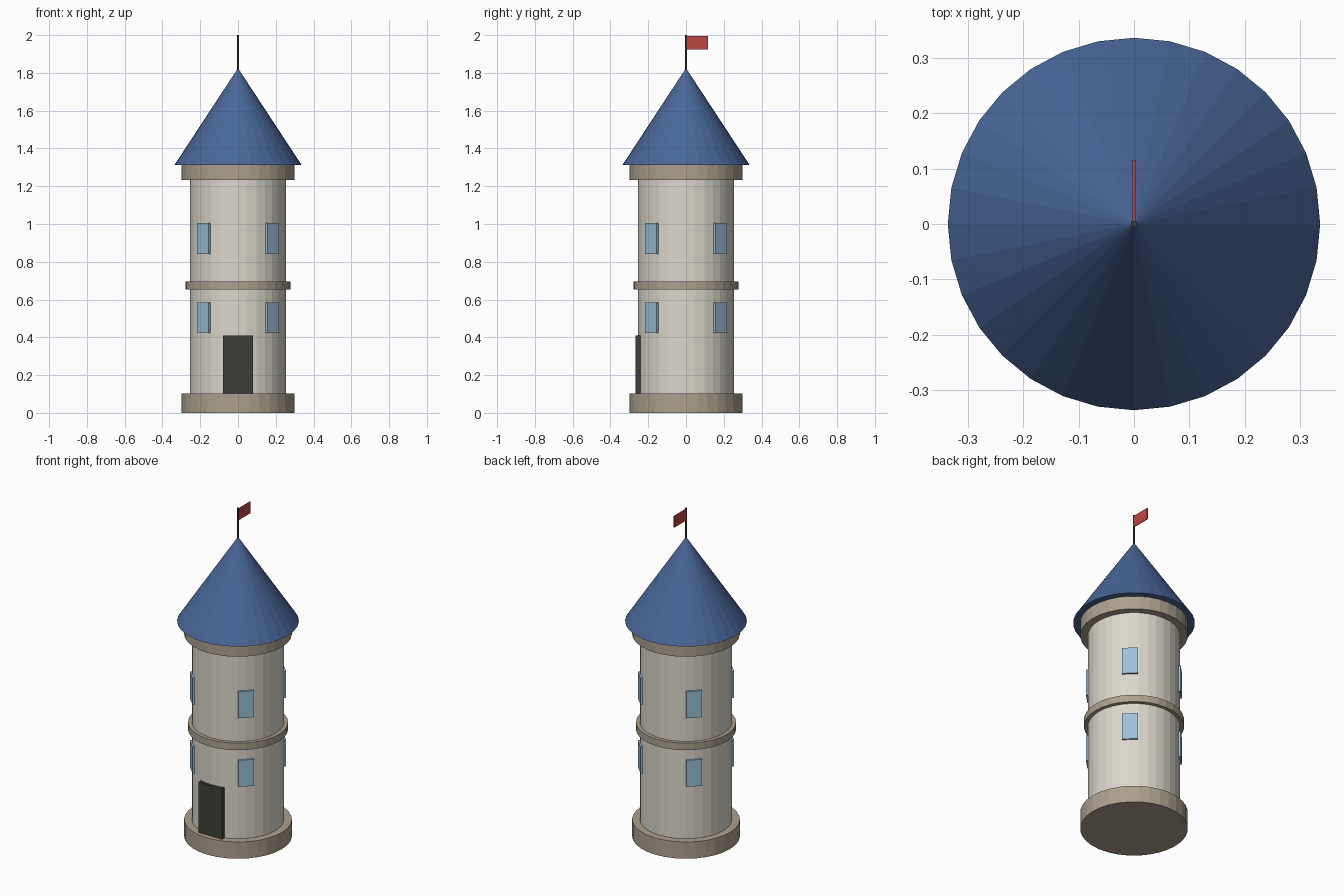
import bpy
import math

if "Cube" in bpy.data.objects:
    bpy.data.objects.remove(bpy.data.objects["Cube"])


def material(name, rgb):
    m = bpy.data.materials.new(name)
    lin = [((c / 255 + 0.055) / 1.055) ** 2.4 for c in rgb]
    m.diffuse_color = (*lin, 1)
    m.use_nodes = True
    m.node_tree.nodes["Principled BSDF"].inputs["Base Color"].default_value = m.diffuse_color
    return m


STONE = material("pale stone", (220, 215, 203))
TRIM = material("tan trim stone", (172, 161, 142))
ROOF = material("blue roof", (73, 102, 152))
GLASS = material("window blue", (158, 192, 217))
DARK = material("dark wood", (62, 62, 56))
RED = material("flag red", (188, 70, 66))


def finish(name, mat):
    ob = bpy.context.object
    ob.name = name
    ob.data.materials.append(mat)
    return ob


def drum(name, r1, r2, z0, z1, mat, sides=32):
    bpy.ops.mesh.primitive_cone_add(vertices=sides, radius1=r1, radius2=r2,
                                    depth=z1 - z0, location=(0, 0, (z0 + z1) / 2))
    return finish(name, mat)


def box(name, size, loc, mat, turn=0):
    bpy.ops.mesh.primitive_cube_add(size=1, location=loc, rotation=(0, 0, turn))
    bpy.context.object.scale = size
    return finish(name, mat)


# Round tower, stacked from the ground up
drum("base", 0.298, 0.298, 0, 0.102, TRIM)
drum("tower_wall", 0.255, 0.255, 0.102, 1.232, STONE)
drum("middle_band", 0.277, 0.277, 0.652, 0.695, TRIM)
drum("top_collar", 0.298, 0.298, 1.232, 1.312, TRIM)
drum("roof", 0.337, 0, 1.312, 1.825, ROOF)

# Flagpole and flag
drum("flagpole", 0.006, 0.006, 1.80, 2.0, DARK, 8)
box("flag", (0.005, 0.115, 0.07), (0, 0.0585, 1.96), RED)

# Door on the front
box("door", (0.158, 0.04, 0.308), (0, -0.247, 0.256), DARK)

# Windows on the four diagonals, two floors
for floor, z in (("lower", 0.504), ("upper", 0.923)):
    for i in range(4):
        a = math.radians(45 + 90 * i)
        box(f"{floor}_window_{i + 1}", (0.03, 0.088, 0.162),
            (0.248 * math.cos(a), 0.248 * math.sin(a), z), GLASS, a)
